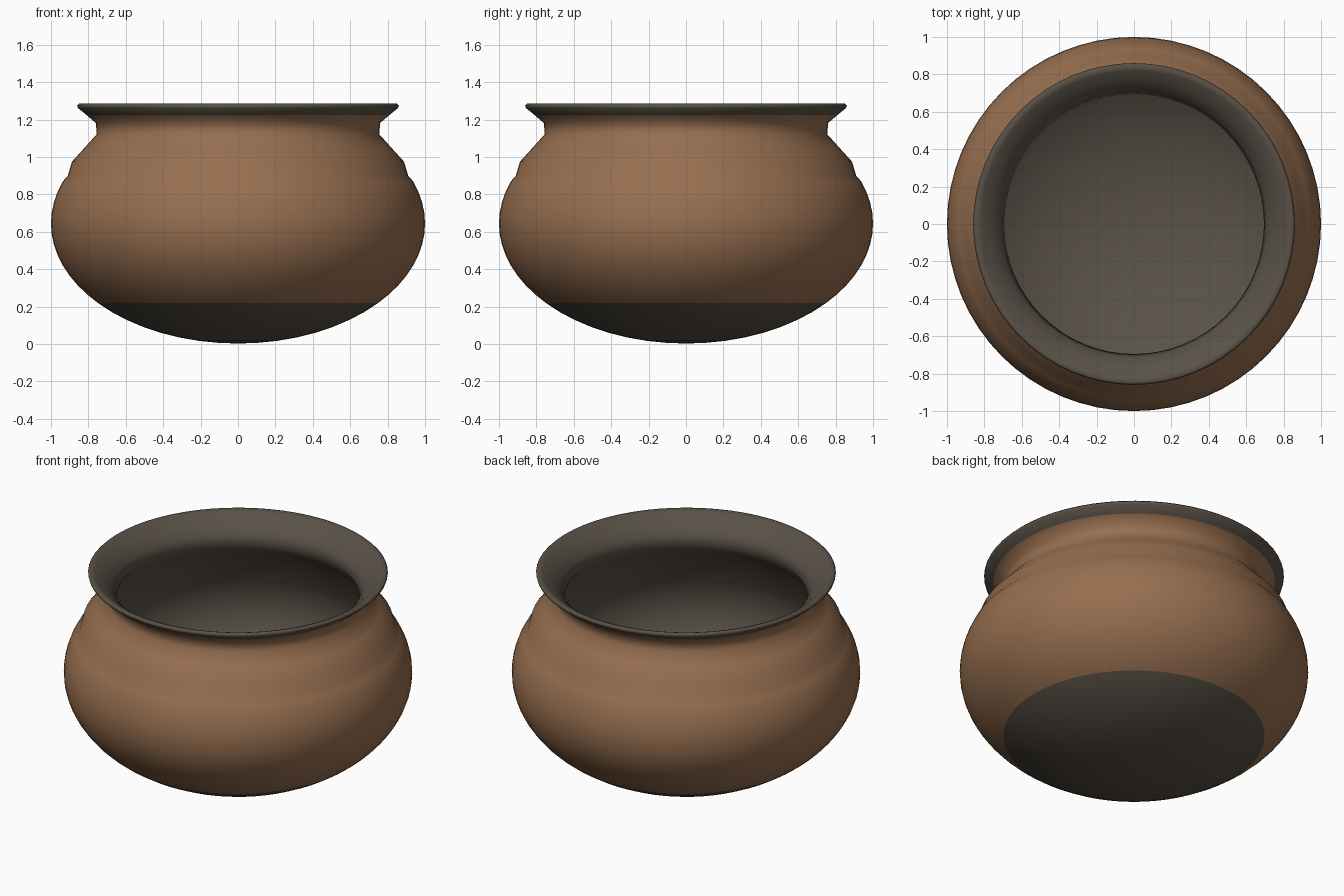
import bpy, bmesh
from math import sin, cos, pi, radians, asin

cube = bpy.data.objects.get("Cube")
if cube:
    bpy.data.objects.remove(cube)


def material(name, rgb):
    m = bpy.data.materials.new(name)
    m.use_nodes = True
    m.diffuse_color = (*rgb, 1)
    m.node_tree.nodes["Principled BSDF"].inputs["Base Color"].default_value = (*rgb, 1)
    return m


clay = material("brown clay", (0.31, 0.16, 0.08))
soot = material("dark soot", (0.10, 0.083, 0.063))

SIDES = 64
MID = 0.645      # height of the widest ring
BASE_TOP = 0.22  # top of the sooty base
RIM_LOW = 1.225  # lower edge of the dark rim


def bowl(radius, depth, start, end, steps):
    """Elliptical arc of (r, z) points between two angles."""
    angles = [start + (end - start) * i / steps for i in range(steps + 1)]
    return [(radius * cos(a), MID + depth * sin(a)) for a in angles]


# Outer wall: base bowl, belly, shoulder, neck and flared lip
DEPTH = MID - 0.003
split = asin((BASE_TOP - MID) / DEPTH)
outer = bowl(1, DEPTH, -pi / 2, split, 8)
outer += bowl(1, DEPTH, split, 0.36, 12)[1:]
outer += [(0.91, 0.90), (0.888, 0.975), (0.82, 1.05), (0.755, 1.122),
          (0.76, 1.182), (0.81, RIM_LOW), (0.856, 1.262), (0.86, 1.275), (0.848, 1.287)]

# Inner wall: lip down through the neck to the floor
inner = [(0.82, 1.275), (0.765, 1.235), (0.715, 1.185), (0.695, 1.125),
         (0.76, 1.05), (0.83, 0.97)]
inner += bowl(0.94, 0.585, 0.36, -pi / 2, 18)
profile = outer + inner

# Lathe the profile
bm = bmesh.new()
rings = []
for r, z in profile:
    if r < 0.001:
        rings.append([bm.verts.new((0, 0, z))] * SIDES)
    else:
        rings.append([bm.verts.new((r * cos(2 * pi * k / SIDES), r * sin(2 * pi * k / SIDES), z))
                      for k in range(SIDES)])

for i, (low, high) in enumerate(zip(rings, rings[1:])):
    z = (profile[i][1] + profile[i + 1][1]) / 2
    is_clay = i < len(outer) - 1 and BASE_TOP < z < RIM_LOW
    for k in range(SIDES):
        n = (k + 1) % SIDES
        corners = list(dict.fromkeys((low[k], low[n], high[n], high[k])))
        face = bm.faces.new(corners)
        face.material_index = 0 if is_clay else 1

mesh = bpy.data.meshes.new("clay_pot")
bm.to_mesh(mesh)
bm.free()
mesh.materials.append(clay)
mesh.materials.append(soot)
pot = bpy.data.objects.new("clay_pot", mesh)
bpy.context.collection.objects.link(pot)

# Smooth shading
bpy.ops.object.select_all(action="DESELECT")
pot.select_set(True)
bpy.context.view_layer.objects.active = pot
bpy.ops.object.shade_smooth_by_angle(angle=radians(80))
